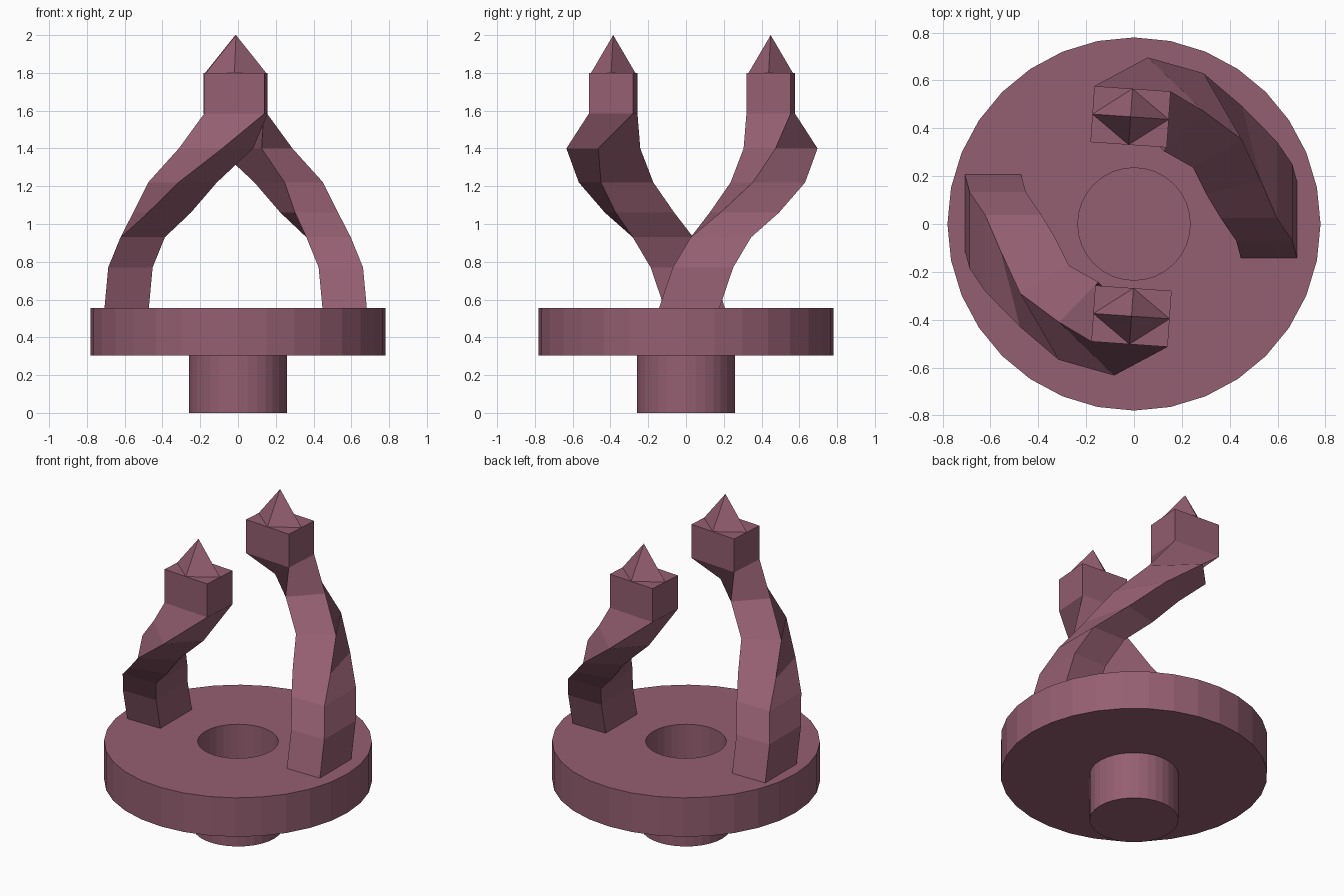
import bpy, bmesh
from math import sin, cos, radians, pi

if "Cube" in bpy.data.objects:
    bpy.data.objects.remove(bpy.data.objects["Cube"])

mat = bpy.data.materials.new("dusty_rose")
mat.diffuse_color = (0.30, 0.115, 0.165, 1)
mat.use_nodes = True
mat.node_tree.nodes["Principled BSDF"].inputs["Base Color"].default_value = mat.diffuse_color


def finish(name, bm):
    bmesh.ops.recalc_face_normals(bm, faces=bm.faces)
    me = bpy.data.meshes.new(name)
    bm.to_mesh(me)
    bm.free()
    me.materials.append(mat)
    ob = bpy.data.objects.new(name, me)
    bpy.context.collection.objects.link(ob)
    return ob


def bridge(bm, a, b):
    n = len(a)
    for i in range(n):
        bm.faces.new((a[i], a[(i + 1) % n], b[(i + 1) % n], b[i]))


# Round base: hollow stem, wide disc and central socket, turned from one profile
SIDES = 32
profile = [(.26, 0), (.26, .305), (.78, .305), (.78, .555), (.235, .555), (.235, .025)]
bm = bmesh.new()
rings = [[bm.verts.new((r * cos(2 * pi * i / SIDES), r * sin(2 * pi * i / SIDES), z))
          for i in range(SIDES)] for r, z in profile]
for lower, upper in zip(rings, rings[1:]):
    bridge(bm, lower, upper)
bm.faces.new(rings[0])
bm.faces.new(rings[-1])
finish("round_base", bm)

# Claw: a rectangular section that climbs and twists; each level is
# z, x and y of the inner front corner, and twist in degrees
W, D = .235, .32
levels = [(.555, .447, -.143, 0), (.77, .427, -.07, 0), (.93, .362, .025, 0),
          (1.06, .302, .125, 14), (1.22, .247, .236, 30), (1.40, .125, .305, 46),
          (1.585, .137, .32, 86), (1.80, .137, .32, 86)]


def build_claw(name):
    bm = bmesh.new()
    rings = []
    for z, x, y, deg in levels:
        c, s = cos(radians(deg)), sin(radians(deg))
        rings.append([bm.verts.new((x + u * c - v * s, y + u * s + v * c, z))
                      for u, v in ((0, 0), (W, 0), (W, D), (0, D))])
    for lower, upper in zip(rings, rings[1:-1]):
        bridge(bm, lower, upper)
    bm.faces.new(rings[0])

    # Block and four-sided spike standing on the edge midpoints of the block
    low, top = rings[-2], rings[-1]
    mids = [bm.verts.new((top[i].co + top[(i + 1) % 4].co) / 2) for i in range(4)]
    apex = bm.verts.new((top[0].co + top[2].co) / 2)
    apex.co.z = 2.0
    for i in range(4):
        j = (i + 1) % 4
        bm.faces.new((low[i], low[j], top[j], mids[i], top[i]))
        bm.faces.new((mids[i], top[j], mids[j]))
        bm.faces.new((mids[i], mids[j], apex))
    return finish(name, bm)


build_claw("right_claw")
left = build_claw("left_claw")
left.rotation_euler.z = pi
left.location = (-.025, .063, 0)
